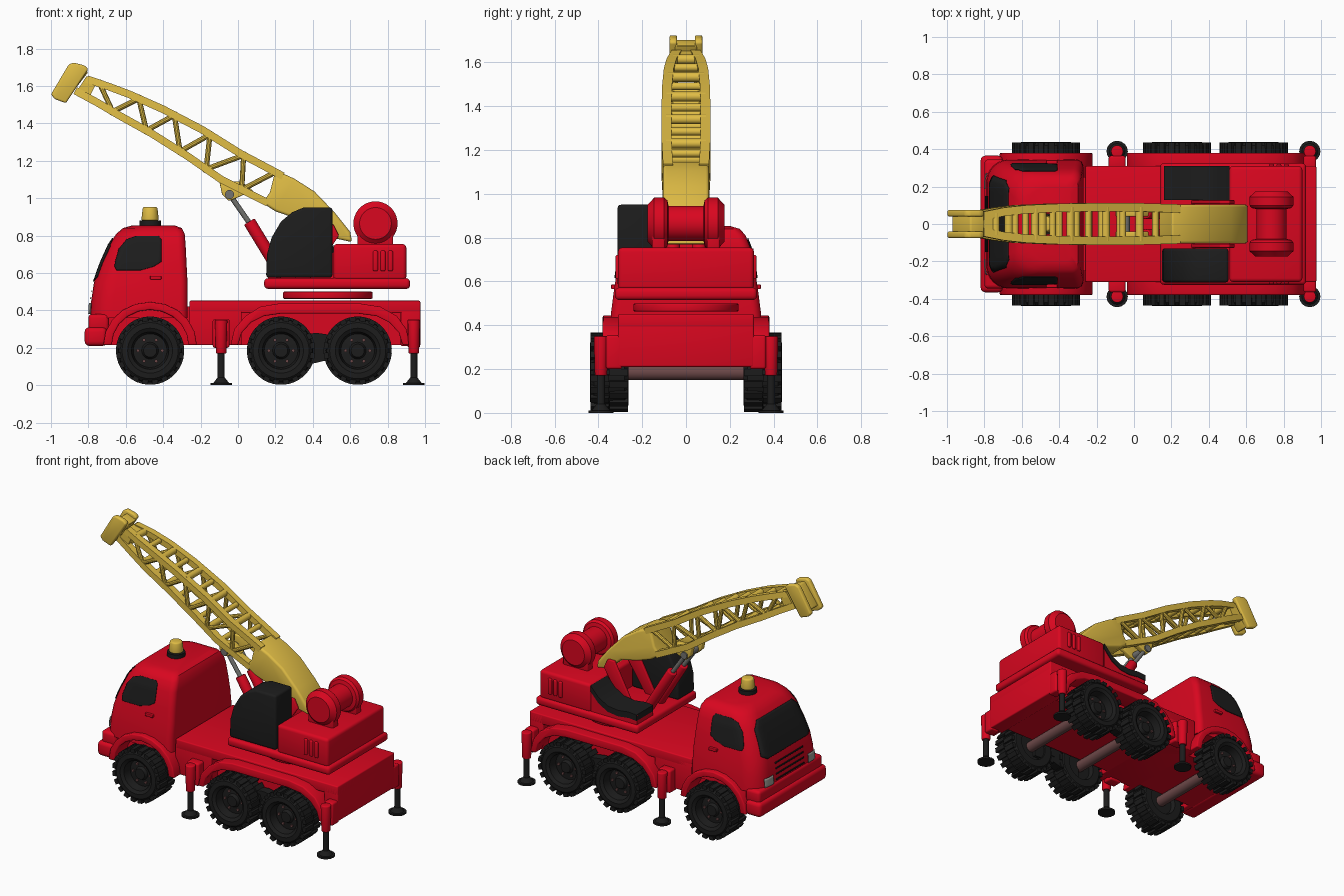
import bpy, bmesh, math
from mathutils import Vector, Matrix

if "Cube" in bpy.data.objects:
    bpy.data.objects.remove(bpy.data.objects["Cube"])

def material(name, rgb):
    m = bpy.data.materials.new(name)
    m.diffuse_color = (*rgb, 1)
    m.use_nodes = True
    m.node_tree.nodes["Principled BSDF"].inputs["Base Color"].default_value = m.diffuse_color
    return m

RED = material("red paint", (0.70, 0.002, 0.014))
YELLOW = material("yellow paint", (0.75, 0.51, 0.06))
BLACK = material("black rubber and glass", (0.012, 0.012, 0.012))
STEEL = material("grey steel", (0.17, 0.17, 0.16))
AXLE = material("dull brown axle", (0.15, 0.065, 0.065))
LAMP = material("lamp grey", (0.36, 0.36, 0.32))

def finish(name, bm, mat, bevel=0.0):
    bmesh.ops.recalc_face_normals(bm, faces=bm.faces)
    if bevel:
        sharp = [e for e in bm.edges if e.calc_face_angle(0) > 0.5]
        bmesh.ops.bevel(bm, geom=sharp, offset=bevel, segments=3, profile=0.5,
                        affect='EDGES', clamp_overlap=True)
    me = bpy.data.meshes.new(name)
    bm.to_mesh(me)
    bm.free()
    me.materials.append(mat)
    me.shade_smooth()
    me.set_sharp_from_angle(angle=math.radians(35))
    ob = bpy.data.objects.new(name, me)
    bpy.context.collection.objects.link(ob)
    return ob

def add_prism(bm, pts, y0, y1):
    a = [bm.verts.new((x, y0, z)) for x, z in pts]
    b = [bm.verts.new((x, y1, z)) for x, z in pts]
    bm.faces.new(a)
    bm.faces.new(b[::-1])
    for i in range(len(pts)):
        j = (i + 1) % len(pts)
        bm.faces.new((a[i], b[i], b[j], a[j]))

def prism(name, pts, y0, y1, mat, bevel=0.0):
    bm = bmesh.new()
    add_prism(bm, pts, min(y0, y1), max(y0, y1))
    return finish(name, bm, mat, bevel)

def box(name, x0, x1, y0, y1, z0, z1, mat, bevel=0.0):
    return prism(name, [(x0, z0), (x1, z0), (x1, z1), (x0, z1)], y0, y1, mat, bevel)

def add_rod(bm, a, b, r0, r1=None, seg=12):
    a, b = Vector(a), Vector(b)
    rot = (b - a).to_track_quat('Z', 'Y').to_matrix().to_4x4()
    bmesh.ops.create_cone(bm, cap_ends=True, segments=seg, radius1=r0,
                          radius2=r0 if r1 is None else r1, depth=(b - a).length,
                          matrix=Matrix.Translation((a + b) / 2) @ rot)

def rod(name, a, b, r0, mat, r1=None, seg=24, bevel=0.0):
    bm = bmesh.new()
    add_rod(bm, a, b, r0, r1, seg)
    return finish(name, bm, mat, bevel)

def lathe(bm, prof, cx, cz, seg=40):
    """Spin (radius, y) points round a y axis."""
    rings = [[bm.verts.new((cx + r * math.cos(2 * math.pi * i / seg), y,
                            cz + r * math.sin(2 * math.pi * i / seg)))
              for i in range(seg)] for r, y in prof]
    for p, q in zip(rings, rings[1:]):
        for i in range(seg):
            bm.faces.new((p[i], q[i], q[(i + 1) % seg], p[(i + 1) % seg]))
    bm.faces.new(rings[0])
    bm.faces.new(rings[-1])

def lerp_at(table, k):
    """Interpolate a table of tuples sorted by their first value."""
    for p, q in zip(table, table[1:]):
        if k <= q[0]:
            t = (k - p[0]) / (q[0] - p[0])
            return [u + (v - u) * t for u, v in zip(p, q)]
    return table[-1]

# Driver cab: rounded rings (z, front x, back x, half width)
RINGS = [(0.36, -0.79, -0.27, 0.345), (0.45, -0.785, -0.27, 0.343), (0.55, -0.77, -0.27, 0.33),
         (0.65, -0.735, -0.275, 0.315), (0.75, -0.69, -0.28, 0.295), (0.81, -0.65, -0.285, 0.272),
         (0.84, -0.615, -0.30, 0.245), (0.853, -0.57, -0.335, 0.2)]
RF, RB = 0.12, 0.04
bm = bmesh.new()
rows = []
for z, xf, xb, hw in RINGS:
    ring = []
    for cx, cy, r, a0 in ((xb - RB, hw - RB, RB, 0), (xf + RF, hw - RF, RF, 90),
                          (xf + RF, RF - hw, RF, 180), (xb - RB, RB - hw, RB, 270)):
        for k in range(7):
            t = math.radians(a0 + 15 * k)
            ring.append(bm.verts.new((cx + r * math.cos(t), cy + r * math.sin(t), z)))
    rows.append(ring)
for p, q in zip(rows, rows[1:]):
    for i in range(len(p)):
        j = (i + 1) % len(p)
        bm.faces.new((p[i], p[j], q[j], q[i]))
bm.faces.new(rows[0])
bm.faces.new(rows[-1])
finish("driver_cab", bm, RED)

def patch(name, rows, mat, side=0, off=0.005):
    """Thin skin on the cab: rows of (z, start, end) along x (side) or y (front)."""
    bm = bmesh.new()
    grid, n = [], 16
    for (z0, a0, b0), (z1, a1, b1) in zip(rows, rows[1:]):
        for k in range(4 if z1 != rows[-1][0] else 5):
            t = k / 4
            z, a, b = z0 + (z1 - z0) * t, a0 + (a1 - a0) * t, b0 + (b1 - b0) * t
            _, xf, xb, hw = lerp_at(RINGS, z)
            line = []
            for i in range(n + 1):
                s = a + (b - a) * i / n
                if side:
                    d = min(max(0, xf + RF - s), RF)
                    y = hw - RF + math.sqrt(RF * RF - d * d) + off
                    line.append(bm.verts.new((s - (off if d else 0), side * y, z)))
                else:
                    d = min(max(0, abs(s) - hw + RF), RF)
                    x = xf + RF - math.sqrt(RF * RF - d * d) - off
                    line.append(bm.verts.new((x, s, z)))
            grid.append(line)
    for p, q in zip(grid, grid[1:]):
        for i in range(n):
            bm.faces.new((p[i], p[i + 1], q[i + 1], q[i]))
    ob = finish(name, bm, mat)
    ob.modifiers.new("thickness", 'SOLIDIFY').thickness = 0.004
    ob.modifiers["thickness"].offset = 0

# Cab glazing, grille and lamps
patch("windscreen", [(0.555, -0.22, 0.22), (0.58, -0.26, 0.26), (0.74, -0.235, 0.235), (0.785, -0.19, 0.19)], BLACK)
for i in range(4):
    z = 0.39 + i * 0.036
    patch("grille_slot", [(z, -0.15, 0.15), (z + 0.009, -0.15, 0.15)], BLACK, off=0.005)
for s in (-1, 1):
    patch("side_window", [(0.615, -0.645, -0.52), (0.635, -0.655, -0.45), (0.66, -0.652, -0.41),
                          (0.73, -0.632, -0.408), (0.78, -0.59, -0.41), (0.798, -0.54, -0.425)], BLACK, side=s)
    patch("headlight", [(0.38, s * 0.188, s * 0.272), (0.44, s * 0.188, s * 0.272)], LAMP, off=0.01)
    box("door_handle", -0.47, -0.41, s * 0.33 - 0.012, s * 0.33 + 0.012, 0.565, 0.585, RED, 0.004)

# Cab base, bumper and roof beacon
box("cab_floor", -0.77, -0.26, -0.25, 0.25, 0.215, 0.42, RED)
box("bumper", -0.82, -0.70, -0.365, 0.365, 0.21, 0.31, RED, 0.025)
box("bumper_upper", -0.80, -0.69, -0.345, 0.345, 0.29, 0.38, RED, 0.02)
rod("beacon_base", (-0.47, 0, 0.845), (-0.47, 0, 0.88), 0.057, BLACK)
rod("beacon", (-0.47, 0, 0.88), (-0.47, 0, 0.953), 0.047, YELLOW, 0.039, bevel=0.01)

# Chassis and deck
box("chassis", -0.30, 0.97, -0.25, 0.25, 0.215, 0.42, RED)
box("deck", -0.26, 0.975, -0.31, 0.31, 0.385, 0.452, RED, 0.008)
box("mid_skirt", -0.26, 0.02, -0.31, 0.31, 0.215, 0.42, RED, 0.005)
box("rear_skirt", 0.87, 0.975, -0.31, 0.31, 0.21, 0.45, RED, 0.008)

# Fenders as arched bands
def arc(r, n=10):
    return [(-0.47 + r * math.cos(math.pi * i / n), 0.215 + r * 0.92 * math.sin(math.pi * i / n)) for i in range(n + 1)]

outer = [(-0.04, 0.215), (-0.02, 0.30), (0.04, 0.37), (0.12, 0.42), (0.22, 0.437), (0.65, 0.437),
         (0.76, 0.42), (0.85, 0.37), (0.90, 0.30), (0.92, 0.215)]
inner = [(0.88, 0.215), (0.86, 0.28), (0.81, 0.335), (0.74, 0.37), (0.64, 0.383),
         (0.23, 0.383), (0.14, 0.37), (0.07, 0.335), (0.02, 0.28), (0.0, 0.215)]
for s in (-1, 1):
    prism("rear_fender", outer + inner, s * 0.24, s * 0.38, RED, 0.008)
    prism("front_fender", arc(0.25) + arc(0.205)[::-1], s * 0.24, s * 0.38, RED, 0.008)
    prism("bogie_beam", [(0.25, 0.26), (0.42, 0.28), (0.62, 0.25), (0.62, 0.12), (0.46, 0.13), (0.25, 0.08)],
          s * 0.27, s * 0.33, BLACK)

# Wheels with staggered tread lugs, brown bolts and axles
TIRE = [(0.035, 0.395), (0.045, 0.375), (0.09, 0.37), (0.1, 0.425), (0.12, 0.438), (0.15, 0.436),
        (0.168, 0.42), (0.171, 0.35), (0.168, 0.28), (0.15, 0.262), (0.1, 0.262), (0.09, 0.29), (0.03, 0.29)]
for cx in (-0.47, 0.23, 0.64):
    rod("axle", (cx, -0.3, 0.185), (cx, 0.3, 0.185), 0.036, AXLE)
    for s in (-1, 1):
        bm = bmesh.new()
        lathe(bm, [(r, s * y) for r, y in TIRE], cx, 0.185)
        for i in range(40):
            t = 2 * math.pi * i / 40
            y = s * (0.393 if i % 2 else 0.307)
            m = (Matrix.Translation((cx, y, 0.185)) @ Matrix.Rotation(t, 4, 'Y')
                 @ Matrix.Translation((0.17, 0, 0)) @ Matrix.Diagonal((0.024, 0.084, 0.032, 1)))
            bmesh.ops.create_cube(bm, size=1, matrix=m)
        finish("wheel", bm, BLACK)
        bm = bmesh.new()
        for i in range(6):
            t = math.pi * i / 3
            x, z = cx + 0.065 * math.cos(t), 0.185 + 0.065 * math.sin(t)
            add_rod(bm, (x, s * 0.36, z), (x, s * 0.382, z), 0.009, seg=8)
        finish("wheel_bolts", bm, AXLE)

# Outriggers: wide bracket, slim sleeve, leg and foot
for x in (-0.09, 0.94):
    for s in (-1, 1):
        y = s * 0.388
        hw = 0.045 if x < 0 else 0.034
        box("outrigger_bracket", x - hw, x + hw, s * 0.29, s * 0.365, 0.20, 0.355, RED, 0.012)
        rod("outrigger_sleeve", (x, y, 0.17), (x, y, 0.35), 0.028, RED, 0.033, bevel=0.006)
        rod("outrigger_leg", (x, y, 0.02), (x, y, 0.18), 0.019, BLACK)
        rod("outrigger_foot", (x, y, 0), (x, y, 0.012), 0.057, BLACK, seg=16)
        rod("outrigger_foot_cone", (x, y, 0.012), (x, y, 0.04), 0.042, BLACK, 0.02)

# Turntable and upper platform
rod("turntable_ring", (0.48, 0, 0.462), (0.48, 0, 0.5), 0.24, RED, seg=48, bevel=0.008)
box("platform", 0.14, 0.92, -0.325, 0.325, 0.515, 0.572, RED, 0.02)
box("engine_housing", 0.51, 0.90, -0.31, 0.31, 0.56, 0.755, RED, 0.02)
for s in (-1, 1):
    for i in range(3):
        x = 0.735 + i * 0.04
        box("engine_vent", x - 0.013, x + 0.013, s * 0.31 - 0.012, s * 0.31 + 0.012, 0.61, 0.72, RED, 0.008)

# Operator cab, and the low sagging cover on the other side
prism("operator_cab", [(0.15, 0.575), (0.155, 0.70), (0.18, 0.79), (0.23, 0.875), (0.29, 0.925),
                       (0.35, 0.95), (0.505, 0.95), (0.505, 0.575)], -0.312, -0.13, BLACK, 0.015)
slope = [(0.16, 0.635), (0.22, 0.64), (0.30, 0.63), (0.38, 0.64), (0.45, 0.68), (0.51, 0.745)]
prism("side_cover", slope + [(0.51, 0.56), (0.16, 0.56)], 0.13, 0.305, RED)
prism("side_cover_top", [(x, z + 0.006) for x, z in slope] + [(x, z - 0.035) for x, z in slope[::-1]],
      0.128, 0.309, BLACK)

# Winch drum
bm = bmesh.new()
lathe(bm, [(0.085, -0.175), (0.095, -0.165), (0.118, -0.145), (0.118, -0.10), (0.105, -0.085), (0.08, -0.08),
           (0.08, 0.08), (0.105, 0.085), (0.118, 0.10), (0.118, 0.145), (0.095, 0.165), (0.085, 0.175)], 0.735, 0.865)
finish("winch_drum", bm, RED)
for s in (-1, 1):
    box("winch_bracket", 0.64, 0.83, s * 0.125 - 0.03, s * 0.125 + 0.03, 0.74, 0.85, RED, 0.01)
    prism("boom_mount", [(0.30, 0.56), (0.38, 0.56), (0.54, 0.80), (0.51, 0.86), (0.46, 0.86)],
          s * 0.117 - 0.01, s * 0.117 + 0.01, RED, 0.005)

# Lattice boom: chord stations (x, z, half width)
TOP = [(-0.81, 1.637, 0.066), (-0.70, 1.60, 0.088), (-0.58, 1.555, 0.101), (-0.40, 1.475, 0.109),
       (-0.19, 1.365, 0.112), (0.01, 1.24, 0.112), (0.24, 1.118, 0.105)]
LOW = [(-0.87, 1.575, 0.066), (-0.75, 1.51, 0.088), (-0.64, 1.445, 0.101), (-0.46, 1.345, 0.109),
       (-0.27, 1.225, 0.112), (-0.09, 1.10, 0.112), (0.16, 0.975, 0.105)]
bm = bmesh.new()

def chord(table, side, w, h):
    rings = [[bm.verts.new((x + h * k * 0.25, side * (hw - dy), z + h * k / 2))
              for dy, k in ((0, -1), (0, 1), (w, 1), (w, -1))] for x, z, hw in table]
    for p, q in zip(rings, rings[1:]):
        for i in range(4):
            bm.faces.new((p[i], p[(i + 1) % 4], q[(i + 1) % 4], q[i]))
    bm.faces.new(rings[0])
    bm.faces.new(rings[-1])

tops = [lerp_at(TOP, x) for x in (-0.74, -0.53, -0.34, -0.15, 0.03, 0.20)]
lows = [lerp_at(LOW, x) for x in (-0.67, -0.49, -0.31, -0.17, 0.02)]
for s in (-1, 1):
    chord(TOP, s, 0.045, 0.036)
    chord(LOW, s, 0.045, 0.036)
    for i, b in enumerate(lows):
        for t in tops[i:i + 2]:
            add_rod(bm, (t[0], s * (t[2] - 0.016), t[1]), (b[0], s * (b[2] - 0.016), b[1]), 0.014, seg=10)
for table, nodes in ((TOP, tops), (LOW, lows)):
    for p, q in zip(nodes, nodes[1:]):
        m = lerp_at(table, (p[0] + q[0]) / 2)
        for c, r in ((p, 0.022), (m, 0.018)):
            add_rod(bm, (c[0], 0.02 - c[2], c[1]), (c[0], c[2] - 0.02, c[1]), r)
# solid end plate next to the head
add_prism(bm, [(-0.81, 1.652), (-0.75, 1.63), (-0.80, 1.53), (-0.87, 1.56)], -0.066, 0.066)
finish("boom_lattice", bm, YELLOW)
prism("boom_base", [(0.20, 1.15), (0.30, 1.105), (0.41, 1.035), (0.52, 0.92), (0.60, 0.82), (0.61, 0.765),
                    (0.52, 0.785), (0.42, 0.87), (0.30, 0.895), (0.20, 0.93), (0.13, 0.975), (0.17, 1.03)],
      -0.105, 0.105, YELLOW, 0.015)

# Boom head with side cheeks
prism("boom_head", [(-0.975, 1.565), (-0.92, 1.52), (-0.80, 1.675), (-0.875, 1.705)], -0.05, 0.05, YELLOW, 0.01)
for s in (-1, 1):
    prism("head_cheek", [(-1.0, 1.555), (-0.98, 1.53), (-0.92, 1.508), (-0.80, 1.69), (-0.82, 1.71), (-0.88, 1.725),
                         (-0.905, 1.715)], s * 0.04, s * 0.075, YELLOW, 0.01)

# Lift cylinders and the boom lug
for s in (-1, 1):
    y = s * 0.06
    prism("boom_lug", [(-0.10, 1.09), (-0.085, 1.02), (-0.05, 0.985), (-0.01, 1.0), (0.08, 1.04), (0.02, 1.09)],
          y - 0.02, y + 0.02, YELLOW, 0.006)
    rod("lift_barrel", (0.24, y, 0.58), (0.06, y, 0.875), 0.033, RED, bevel=0.006)
    rod("lift_rod", (0.08, y, 0.84), (-0.045, y, 1.02), 0.014, STEEL)
rod("lug_pin", (-0.045, -0.09, 1.02), (-0.045, 0.09, 1.02), 0.024, STEEL)
